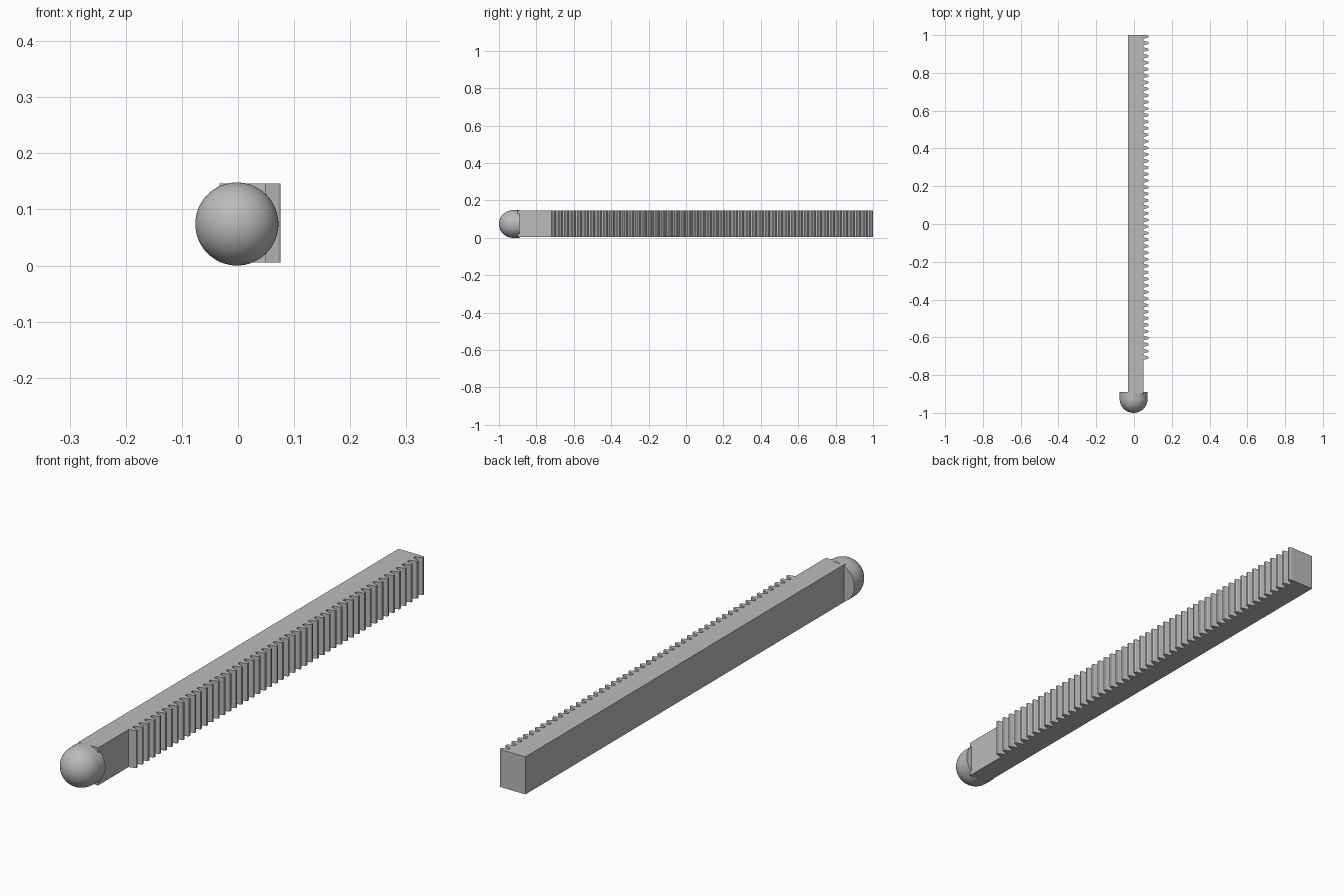
import bpy, bmesh, math
from mathutils import Vector

cube = bpy.data.objects.get("Cube")
if cube:
    bpy.data.objects.remove(cube, do_unlink=True)

grey = bpy.data.materials.new("plain grey")
grey.use_nodes = True
grey.diffuse_color = (0.5, 0.5, 0.5, 1)
grey.node_tree.nodes["Principled BSDF"].inputs["Base Color"].default_value = (0.5, 0.5, 0.5, 1)


def add_object(name, bm):
    bmesh.ops.recalc_face_normals(bm, faces=bm.faces)
    mesh = bpy.data.meshes.new(name)
    bm.to_mesh(mesh)
    bm.free()
    mesh.materials.append(grey)
    obj = bpy.data.objects.new(name, mesh)
    bpy.context.collection.objects.link(obj)
    return obj


# Toothed bar: plan outline extruded upwards
LEFT, ROOT, TIP = -0.033, 0.049, 0.076
FRONT, BACK = -0.9, 1.0
BOTTOM, TOP = 0.005, 0.146
TEETH, PITCH, FIRST = 50, 0.0347, -0.7075
tooth = [(-0.36, 0), (-0.24, 0.55), (-0.19, 0.85), (-0.11, 1),
         (0.11, 1), (0.19, 0.85), (0.24, 0.55), (0.36, 0)]

outline = [(LEFT, BACK), (LEFT, FRONT), (ROOT, FRONT)]
for i in range(TEETH):
    for along, out in tooth:
        y = min(FIRST + (i + along) * PITCH, BACK)
        outline.append((ROOT + out * (TIP - ROOT), y))

bm = bmesh.new()
base = bm.faces.new([bm.verts.new((x, y, BOTTOM)) for x, y in outline])
grown = bmesh.ops.extrude_face_region(bm, geom=[base], use_keep_orig=True)
bmesh.ops.translate(bm, vec=(0, 0, TOP - BOTTOM),
                    verts=[g for g in grown["geom"] if isinstance(g, bmesh.types.BMVert)])
add_object("toothed_bar", bm)

# Rounded end knob: half dome with a short collar, turned about the y axis
R, STEPS, SIDES = 0.074, 16, 64
CENTRE = Vector((-0.002, -1 + R, R))
COLLAR_END = -0.89
profile = [(R * math.sin(a), -R * math.cos(a))
           for a in (math.pi / 2 * i / STEPS for i in range(STEPS + 1))]
profile += [(R, COLLAR_END - CENTRE.y), (0, COLLAR_END - CENTRE.y)]

bm = bmesh.new()
verts = [bm.verts.new(CENTRE + Vector((r, y, 0))) for r, y in profile]
edges = [bm.edges.new(pair) for pair in zip(verts, verts[1:])]
bmesh.ops.spin(bm, geom=verts + edges, cent=CENTRE, axis=(0, 1, 0),
               angle=2 * math.pi, steps=SIDES)
bmesh.ops.remove_doubles(bm, verts=bm.verts, dist=0.00005)
knob = add_object("end_knob", bm)

bpy.ops.object.select_all(action="DESELECT")
knob.select_set(True)
bpy.context.view_layer.objects.active = knob
bpy.ops.object.shade_smooth_by_angle(angle=math.radians(35))
